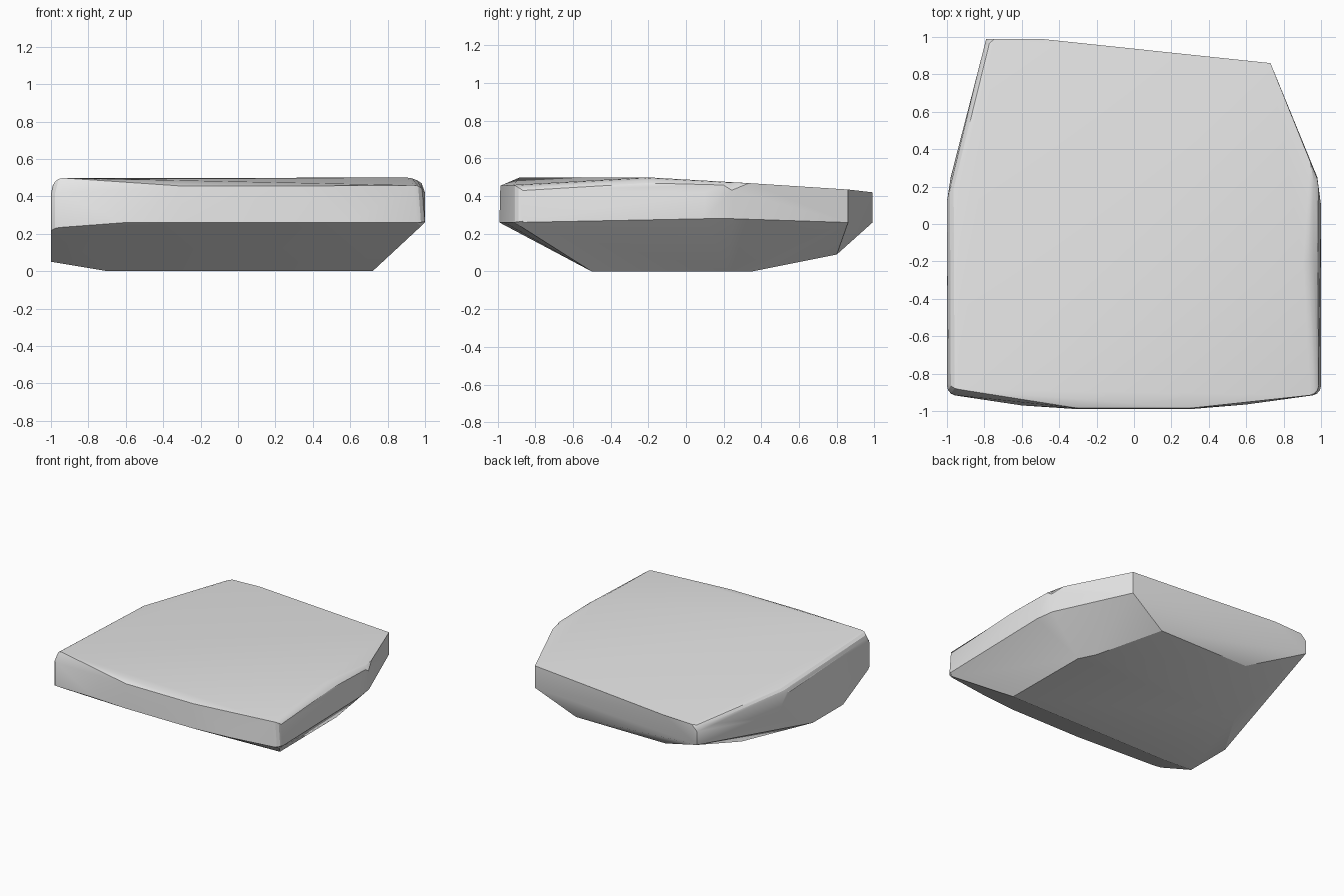
import bpy
import bmesh
import math

old_cube = bpy.data.objects.get("Cube")
if old_cube:
    bpy.data.objects.remove(old_cube, do_unlink=True)


def make_material(name, color):
    material = bpy.data.materials.new(name)
    material.use_nodes = True
    material.diffuse_color = color
    material.node_tree.nodes["Principled BSDF"].inputs["Base Color"].default_value = color
    return material


# Upper rim: a gently creased top that falls away to the back
top_rim = [
    (-.98, -.88, .5), (-.3, -.985, .455), (.3, -.985, .455), (.985, -.91, .46),
    (.95, -.2, .5), (.98, .24, .475), (.73, .86, .435), (-.5, .99, .42),
    (-.79, .99, .41), (-.985, .2, .455),
]

# Steep side band under the rim
side_band = [
    (-1, -.91, .42), (-1, .12, .41), (-.98, .25, .26), (-.79, .99, .26),
    (.73, .86, .26), (.98, .25, .28), (1, .1, .42), (1, .1, .28),
    (1, -.91, .26), (.6, -.965, .26), (.3, -.99, .26), (-.3, -.99, .26),
    (-.6, -.97, .26), (-1, -.91, .23),
]

# Underside: small flat base with sloping facets around it
underside = [
    (.72, -.5, 0), (.715, .22, 0), (.65, .35, 0), (.41, .8, .09),
    (-.38, .8, .09), (-.7, .3, 0), (-.7, -.5, 0),
    (-1, -.17, .05), (-1, -.55, .05),
]


def is_worn_edge(edge):
    """Rim and corner edges on the two long sides are rounded."""
    middle = (edge.verts[0].co + edge.verts[1].co) / 2
    angle = edge.calc_face_angle(0)
    return abs(middle.x) > .86 and middle.z > .31 and angle > math.radians(30)


def build_stone(name, points, material):
    bm = bmesh.new()
    for point in points:
        bm.verts.new(point)
    hull = bmesh.ops.convex_hull(bm, input=bm.verts[:])
    loose = [item for item in hull["geom_interior"] + hull["geom_unused"]
             if isinstance(item, bmesh.types.BMVert)]
    bmesh.ops.delete(bm, geom=list(set(loose)), context="VERTS")

    # Merge nearly flat triangles into broad facets
    bmesh.ops.dissolve_limit(bm, angle_limit=math.radians(2),
                             verts=bm.verts[:], edges=bm.edges[:])
    worn = [edge for edge in bm.edges if is_worn_edge(edge)]
    bmesh.ops.bevel(bm, geom=worn, offset=.045, offset_type="OFFSET",
                    segments=3, profile=.5, affect="EDGES", clamp_overlap=True)
    bmesh.ops.recalc_face_normals(bm, faces=bm.faces[:])

    mesh = bpy.data.meshes.new(name)
    bm.to_mesh(mesh)
    bm.free()
    mesh.materials.append(material)
    stone = bpy.data.objects.new(name, mesh)
    bpy.context.collection.objects.link(stone)
    return stone


stone_grey = make_material("stone grey", (.8, .8, .8, 1))
flat_stone = build_stone("flat_stone", top_rim + side_band + underside, stone_grey)

# Soft shading across shallow facets, crisp main edges
bpy.ops.object.select_all(action="DESELECT")
flat_stone.select_set(True)
bpy.context.view_layer.objects.active = flat_stone
bpy.ops.object.shade_smooth_by_angle(angle=math.radians(25))
